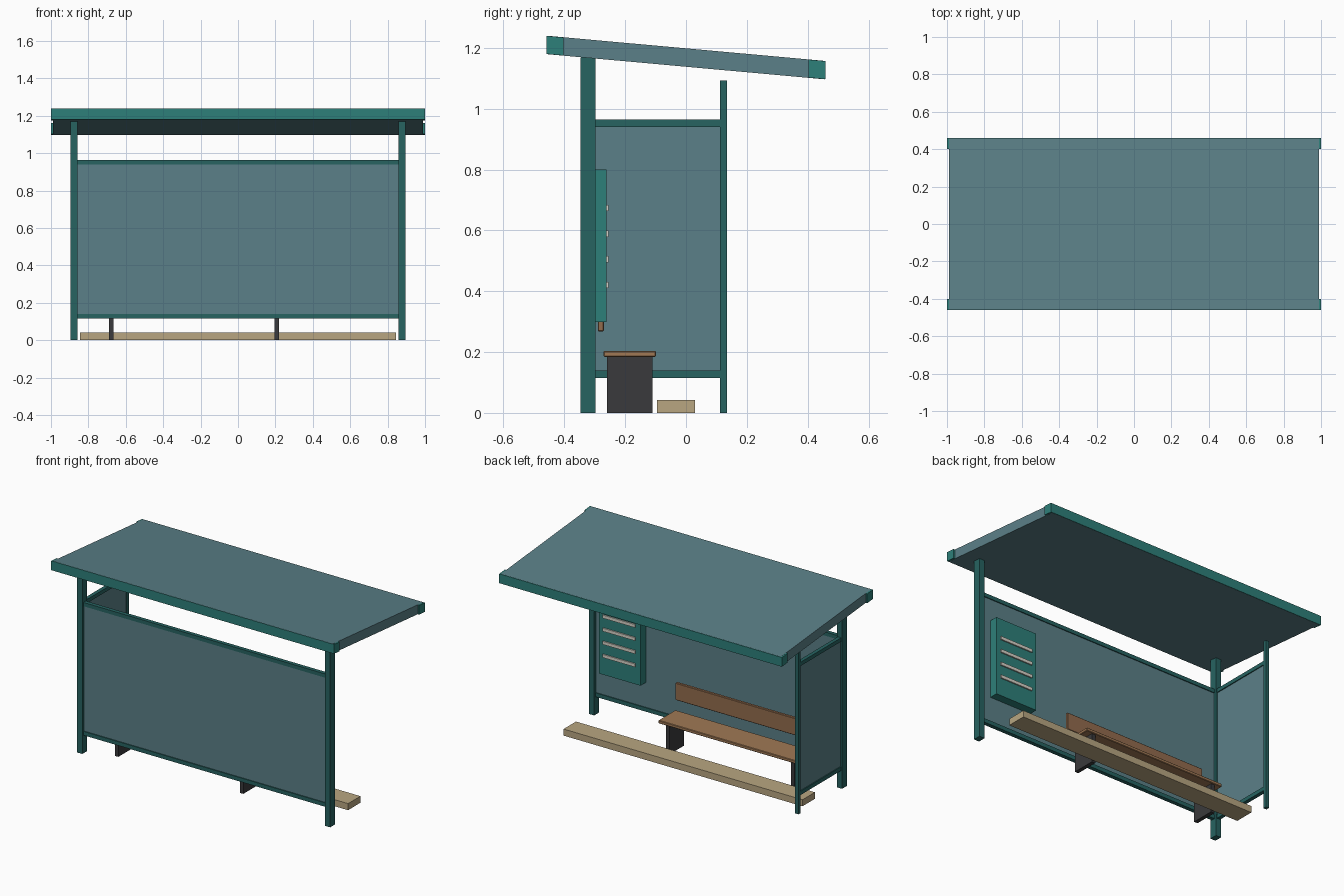
import bpy, bmesh

if "Cube" in bpy.data.objects:
    bpy.data.objects.remove(bpy.data.objects["Cube"])


def material(name, rgb):
    m = bpy.data.materials.new(name)
    m.diffuse_color = (*rgb, 1)
    m.use_nodes = True
    m.node_tree.nodes["Principled BSDF"].inputs["Base Color"].default_value = m.diffuse_color
    return m


FRAME = material("dark_teal", (0.02, 0.125, 0.12))
TRIM = material("teal", (0.027, 0.216, 0.195))
SHEET = material("blue_grey", (0.105, 0.216, 0.246))
WOOD = material("wood", (0.35, 0.19, 0.09))
BACKWOOD = material("backrest_wood", (0.29, 0.15, 0.075))
DARK = material("charcoal", (0.042, 0.042, 0.045))
KERB = material("sand", (0.48, 0.38, 0.22))
PAPER = material("pale", (0.68, 0.65, 0.58))


def box(name, mat, x, y, z, shear=0.0, bevel=0.0):
    """Box from (min, max) ranges; shear tilts it so that z changes with y."""
    bm = bmesh.new()
    bmesh.ops.create_cube(bm, size=1)
    for v in bm.verts:
        px, py, pz = (r[0] if c < 0 else r[1] for c, r in zip(v.co, (x, y, z)))
        v.co = (px, py, pz + shear * py)
    me = bpy.data.meshes.new(name)
    bm.to_mesh(me)
    bm.free()
    me.materials.append(mat)
    ob = bpy.data.objects.new(name, me)
    bpy.context.collection.objects.link(ob)
    if bevel:
        mod = ob.modifiers.new("bevel", 'BEVEL')
        mod.width, mod.segments = bevel, 1
    return ob


# sloping roof slab with a trim along both long edges
SLOPE = -0.0905
box("roof", SHEET, (-0.99, 0.99), (-0.456, 0.456), (1.138, 1.1985), SLOPE)
for name, y in (("front", (-0.459, -0.402)), ("back", (0.402, 0.459))):
    box(name + "_roof_trim", TRIM, (-1, 1), y, (1.1385, 1.198), SLOPE)

# two main posts and one slim corner post
for name, x in (("left", (-0.895, -0.858)), ("right", (0.858, 0.895))):
    box(name + "_post", FRAME, x, (-0.347, -0.298), (0, 1.169))
box("slim_post", FRAME, (-0.889, -0.866), (0.111, 0.134), (0, 1.093))

# long wall and side wall, each a sheet between two rails
for name, z in (("bottom", (0.115, 0.14)), ("top", (0.94, 0.964))):
    box("wall_rail_" + name, FRAME, (-0.86, 0.86), (-0.335, -0.31), z)
    box("side_rail_" + name, FRAME, (-0.889, -0.865), (-0.3, 0.112), z)
box("wall_panel", SHEET, (-0.86, 0.86), (-0.329, -0.316), (0.138, 0.942))
box("side_panel", SHEET, (-0.883, -0.871), (-0.3, 0.112), (0.138, 0.942))

# bench
box("seat", WOOD, (-0.735, 0.265), (-0.271, -0.099), (0.184, 0.204), bevel=0.003)
box("backrest", BACKWOOD, (-0.735, 0.265), (-0.29, -0.27), (0.268, 0.378), bevel=0.003)
for name, x in (("left", -0.677), ("right", 0.207)):
    box(name + "_bench_leg", DARK, (x - 0.0125, x + 0.0125), (-0.26, -0.11), (0, 0.186))

# notice board with four strips
box("notice_board", TRIM, (0.505, 0.80), (-0.316, -0.262), (0.298, 0.80))
for i in range(4):
    z = 0.421 + i * 0.084
    box(f"notice_strip_{i + 1}", PAPER, (0.54, 0.77), (-0.263, -0.254), (z - 0.01, z + 0.01))

# low kerb
box("kerb", KERB, (-0.845, 0.845), (-0.095, 0.03), (0, 0.042))
